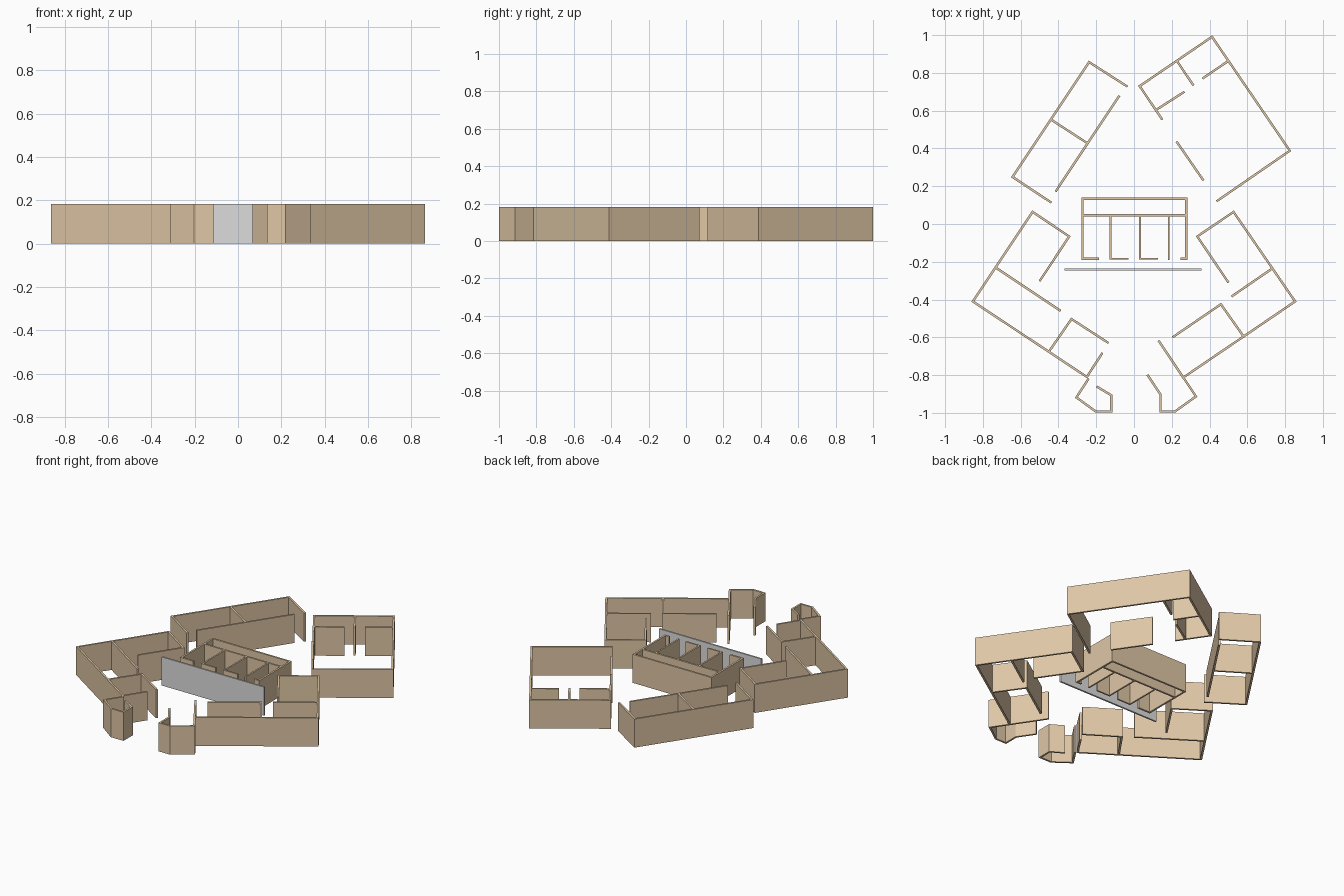
import bpy, bmesh
from mathutils import Vector

HEIGHT = 0.183


def material(name, rgb):
    m = bpy.data.materials.new(name)
    m.diffuse_color = (*rgb, 1)
    return m


TAN = material("tan plaster", (0.74, 0.57, 0.38))
GREY = material("light grey", (0.72, 0.72, 0.72))


def add_wall(bm, path, t):
    """Extrude a plan polyline into a mitred wall of thickness t."""
    pts = [Vector(p) for p in path]
    dirs = [(b - a).normalized() for a, b in zip(pts, pts[1:])]
    rings = []
    for i, p in enumerate(pts):
        d0, d1 = dirs[max(i - 1, 0)], dirs[min(i, len(dirs) - 1)]
        n0, n1 = Vector((-d0.y, d0.x)), Vector((-d1.y, d1.x))
        m = (n0 + n1).normalized()
        off = m * (t / 2 / m.dot(n0))
        a, b = p + off, p - off
        rings.append([bm.verts.new((q.x, q.y, z)) for q, z in
                      ((a, 0), (b, 0), (b, HEIGHT), (a, HEIGHT))])
    for r, s in zip(rings, rings[1:]):
        for k in range(4):
            bm.faces.new((r[k], r[(k + 1) % 4], s[(k + 1) % 4], s[k]))
    bm.faces.new(rings[0])
    bm.faces.new(rings[-1])


def walls(name, paths, mat=TAN, t=0.012):
    bm = bmesh.new()
    for path in paths:
        add_wall(bm, path, t)
    bmesh.ops.recalc_face_normals(bm, faces=bm.faces)
    me = bpy.data.meshes.new(name)
    bm.to_mesh(me)
    bm.free()
    me.materials.append(mat)
    bpy.context.collection.objects.link(bpy.data.objects.new(name, me))


# Back left wing: outer shell, inner wall, divider
walls("back_left_wing", [
    [(-0.034, 0.727), (-0.238, 0.857), (-0.643, 0.249), (-0.437, 0.113)],
    [(-0.077, 0.68), (-0.415, 0.172)],
    [(-0.44, 0.553), (-0.25, 0.43)],
])

# Back right wing: large room with small corner rooms
walls("back_right_wing", [
    [(0.15, 0.552), (0.03, 0.73), (0.413, 0.991), (0.825, 0.388), (0.437, 0.12)],
    [(0.12, 0.606), (0.267, 0.70)],
    [(0.228, 0.862), (0.315, 0.733)],
    [(0.498, 0.862), (0.362, 0.77)],
    [(0.225, 0.437), (0.368, 0.23)],
])

# Central core: outer walls and corridor wall
walls("core_shell", [
    [(-0.186, -0.184), (-0.273, -0.184), (-0.273, 0.134), (0.277, 0.134),
     (0.277, -0.184), (0.246, -0.184)],
    [(-0.273, 0.046), (0.277, 0.046)],
])
# Stall dividers with short front returns
walls("core_stalls", [[(x, 0.046), (x, -0.184), (x + 0.096, -0.184)]
                      for x in (-0.124, 0.032)] + [[(0.184, 0.046), (0.184, -0.19)]],
      t=0.01)

# Grey screen in front of the core
walls("front_screen", [[(-0.369, -0.241), (0.357, -0.241)]], GREY, 0.011)

# Front left wing with the faceted end bay
walls("front_left_wing", [
    [(-0.5, -0.303), (-0.343, -0.066), (-0.537, 0.064), (-0.853, -0.41),
     (-0.246, -0.812)],
    [(-0.733, -0.23), (-0.388, -0.46)],
    [(-0.45, -0.675), (-0.331, -0.503), (-0.135, -0.63)],
    [(-0.167, -0.682), (-0.25, -0.81)],
    [(-0.24, -0.818), (-0.305, -0.918), (-0.202, -0.993), (-0.12, -0.993),
     (-0.12, -0.907), (-0.198, -0.86)],
])

# Front right wing with the faceted end bay
walls("front_right_wing", [
    [(0.5, -0.31), (0.335, -0.066), (0.527, 0.064), (0.853, -0.41),
     (0.265, -0.81)],
    [(0.733, -0.235), (0.516, -0.384)],
    [(0.58, -0.595), (0.46, -0.425), (0.204, -0.60)],
    [(0.13, -0.617), (0.328, -0.913), (0.216, -0.993), (0.14, -0.993),
     (0.14, -0.902), (0.071, -0.798)],
])
